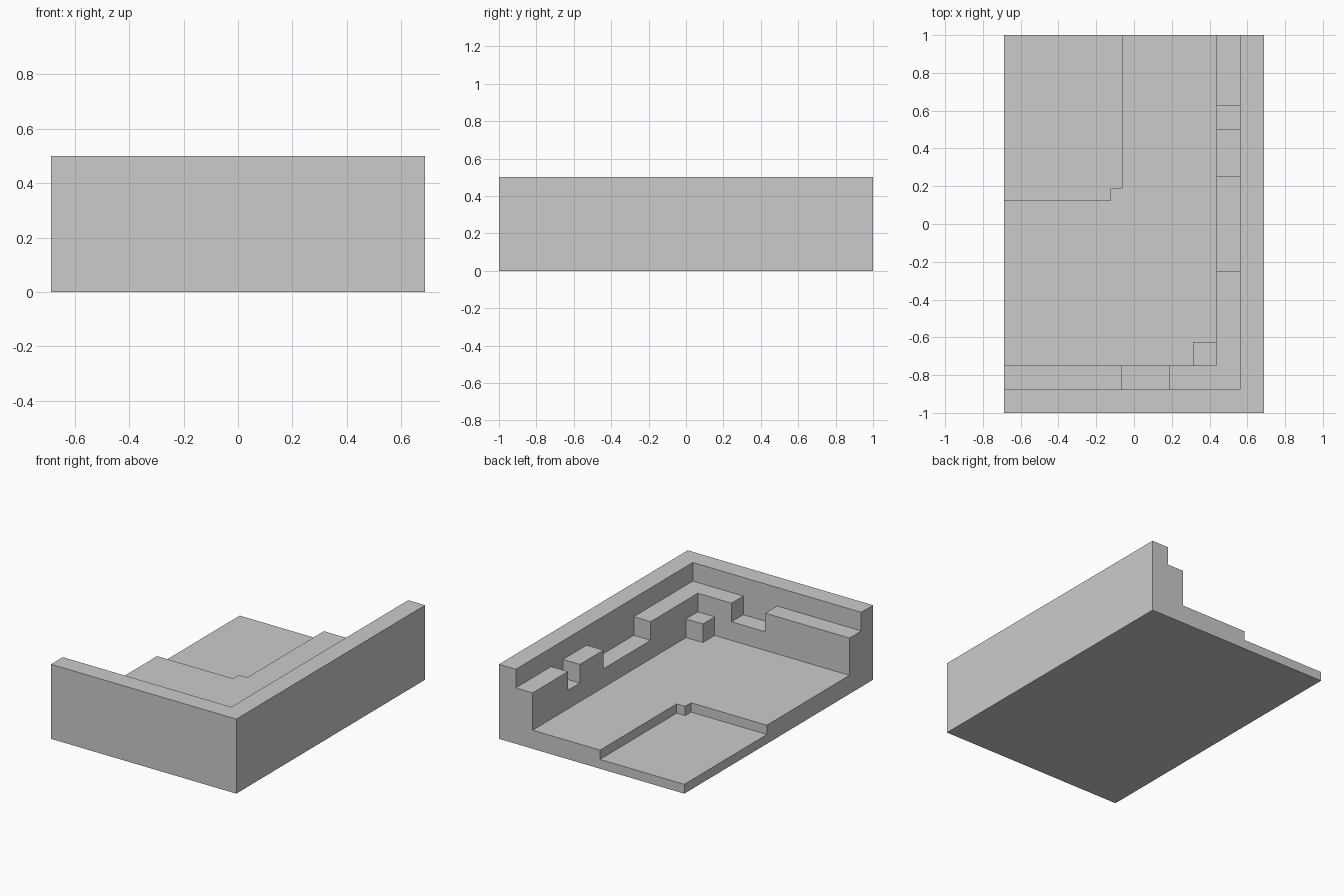
import bpy
import bmesh
import math

U = 1 / 16      # grid module
W, D = 11, 16   # half width and half depth in modules

old = bpy.data.objects.get("Cube")
if old:
    bpy.data.objects.remove(old, do_unlink=True)

grey = bpy.data.materials.new("plain grey")
grey.use_nodes = True
colour = (0.6, 0.6, 0.6, 1)
grey.diffuse_color = colour
grey.node_tree.nodes["Principled BSDF"].inputs["Base Color"].default_value = colour


def prism(name, outline, z0, z1):
    """Extrude a plan outline, given in modules, from z0 to z1."""
    bm = bmesh.new()
    face = bm.faces.new([bm.verts.new((x * U, y * U, z0 * U)) for x, y in outline])
    top = bmesh.ops.extrude_face_region(bm, geom=[face])["geom"]
    bmesh.ops.translate(bm, vec=(0, 0, (z1 - z0) * U),
                        verts=[v for v in top if isinstance(v, bmesh.types.BMVert)])
    bmesh.ops.recalc_face_normals(bm, faces=bm.faces)
    mesh = bpy.data.meshes.new(name)
    bm.to_mesh(mesh)
    bm.free()
    mesh.materials.append(grey)
    obj = bpy.data.objects.new(name, mesh)
    bpy.context.collection.objects.link(obj)
    return obj


def rect(x0, x1, y0, y1):
    return [(x0, y0), (x1, y0), (x1, y1), (x0, y1)]


def combine(target, tool, operation):
    """Apply a boolean and discard the tool."""
    mod = target.modifiers.new("shape", "BOOLEAN")
    mod.object, mod.operation, mod.solver = tool, operation, "EXACT"
    bpy.context.view_layer.objects.active = target
    bpy.ops.object.modifier_apply(modifier=mod.name)
    bpy.data.objects.remove(tool, do_unlink=True)


# Solid block, stepped down to the ledge and then the floor
base = prism("stepped_corner_base", rect(-W, W, -D, D), 0, 8)
X, Y = W + 1, D + 1   # cutters overshoot the open sides
cuts = [
    (rect(-X, 9, -14, Y), 6),                                    # ledge level
    (rect(-X, 7, -12, Y), 2),                                    # floor level
    ([(-X, 2), (-2, 2), (-2, 3), (-1, 3), (-1, Y), (-X, Y)], 1), # sunken floor
    (rect(6, 9, 8, 10), 4),                                      # side ledge slot
    (rect(6, 9, -4, 4), 4),                                      # side ledge gap
    (rect(-1, 3, -14, -11), 4),                                  # front ledge gap
]
for outline, level in cuts:
    combine(base, prism("cutter", outline, level, 9), "DIFFERENCE")

# Small block in the inner corner, sunk into the neighbouring walls
combine(base, prism("corner_block", rect(5, 7.5, -12.5, -10), 1.5, 4), "UNION")

# Merge leftover coplanar faces
bm = bmesh.new()
bm.from_mesh(base.data)
bmesh.ops.remove_doubles(bm, verts=bm.verts, dist=0.0005)
bmesh.ops.dissolve_limit(bm, angle_limit=math.radians(1), verts=bm.verts, edges=bm.edges)
bm.to_mesh(base.data)
bm.free()
